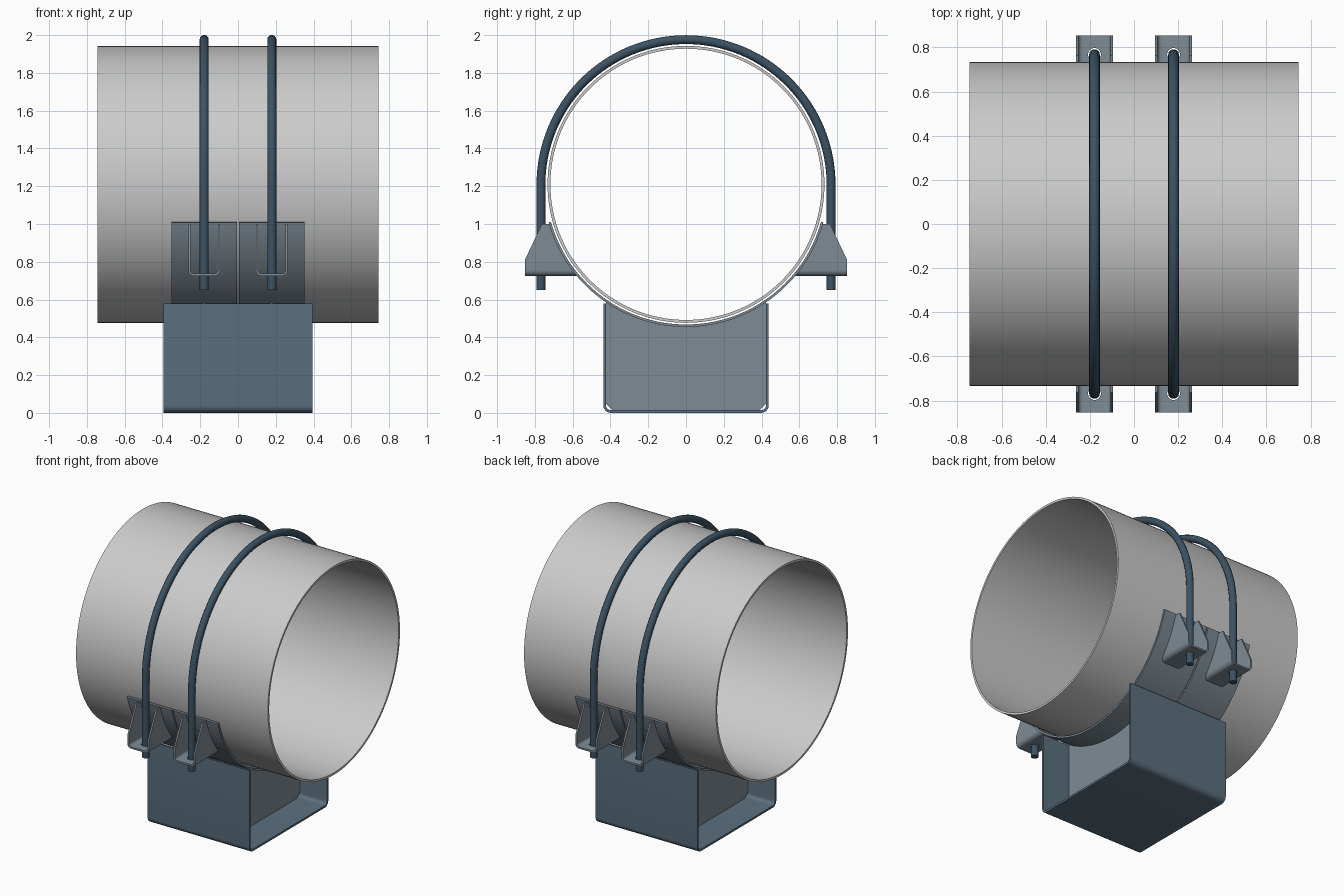
import bpy, bmesh
from math import sin, cos, pi, sqrt, radians

if "Cube" in bpy.data.objects:
    bpy.data.objects.remove(bpy.data.objects["Cube"])

CZ = 1.21          # pipe axis height
R_SADDLE = 0.755   # outer radius of the saddle plates


def material(name, rgb):
    m = bpy.data.materials.new(name)
    m.diffuse_color = (*rgb, 1)
    m.use_nodes = True
    m.node_tree.nodes["Principled BSDF"].inputs["Base Color"].default_value = m.diffuse_color
    return m


BOLT = material("dark_blue_steel", (0.045, 0.085, 0.125))
BASE = material("blue_steel", (0.105, 0.16, 0.21))
PLATE = material("grey_blue_steel", (0.21, 0.26, 0.30))


def finish(ob, mat=None):
    if mat:
        ob.data.materials.append(mat)
    bpy.ops.object.select_all(action='DESELECT')
    ob.select_set(True)
    bpy.context.view_layer.objects.active = ob
    bpy.ops.object.shade_smooth_by_angle(angle=radians(30))
    return ob


def to_object(name, bm, mat=None):
    bmesh.ops.recalc_face_normals(bm, faces=bm.faces)
    me = bpy.data.meshes.new(name)
    bm.to_mesh(me)
    bm.free()
    ob = bpy.data.objects.new(name, me)
    bpy.context.collection.objects.link(ob)
    return finish(ob, mat)


def band(name, outer, inner, place, mat=None, closed=False):
    """Sheet-metal strip: outer and inner 2D paths, pushed to ends 0 and 1 by place()."""
    bm = bmesh.new()
    rows = [[bm.verts.new(place(p, e)) for p, e in ((o, 0), (o, 1), (i, 1), (i, 0))]
            for o, i in zip(outer, inner)]
    pairs = list(zip(rows, rows[1:]))
    if closed:
        pairs.append((rows[-1], rows[0]))
    else:
        bm.faces.new(rows[0])
        bm.faces.new(rows[-1])
    for a, b in pairs:
        for k in range(4):
            j = (k + 1) % 4
            bm.faces.new((a[k], a[j], b[j], b[k]))
    return to_object(name, bm, mat)


def arc(cu, cv, r, a0, a1, n):
    return [(cu + r * cos(radians(a0 + (a1 - a0) * i / n)),
             cv + r * sin(radians(a0 + (a1 - a0) * i / n))) for i in range(n + 1)]


def along_x(x0, x1):
    return lambda p, e: ((x0, x1)[e], p[0], p[1])


def u_path(cu, half, bottom, r, tops, n=6):
    """U section with rounded lower corners; tops = heights sampled down each leg."""
    return ([(cu - half, z) for z in tops]
            + arc(cu - half + r, bottom + r, r, 180, 270, n)
            + arc(cu + half - r, bottom + r, r, 270, 360, n)
            + [(cu + half, z) for z in reversed(tops)])


# Pipe
band("pipe", arc(0, CZ, 0.733, 0, 360, 128)[:-1], arc(0, CZ, 0.718, 0, 360, 128)[:-1],
     along_x(-0.745, 0.745), closed=True)

# Base channel
band("base_channel", u_path(0, 0.438, 0, 0.04, [0.58]),
     u_path(0, 0.424, 0.014, 0.026, [0.58]), along_x(-0.395, 0.395), BASE)


# Brackets: inner edge follows the saddle, outer edge slopes in at the top
def bracket_place(side):
    def place(p, e):
        x, z = p
        y_in = sqrt((R_SADDLE - 0.004) ** 2 - (CZ - z) ** 2)
        y_out = 0.853 if z < 0.81 else 0.853 - (z - 0.81) / 0.19 * 0.09
        return (x, side * (y_out if e else y_in), z)
    return place


LEG_Z = [1.0, 0.95, 0.9, 0.855, 0.81]

for tag, s in (("left", -1), ("right", 1)):
    cx = 0.179 * s

    # Saddle plate
    band("saddle_" + tag, arc(0, CZ, R_SADDLE, -164.5, -15.5, 64),
         arc(0, CZ, 0.742, -164.5, -15.5, 64), along_x(cx - 0.174, cx + 0.174), PLATE)

    # Web plate between base and saddle, with clipped lower corners
    a = math_a = 34.5
    prof = [(-0.424, 0.05), (-0.388, 0.014), (0.388, 0.014), (0.424, 0.05)]
    prof += [(0.424, CZ - sqrt(R_SADDLE ** 2 - 0.424 ** 2))]
    prof += arc(0, CZ, R_SADDLE, -57, -123, 32)
    prof += [(-0.424, CZ - sqrt(R_SADDLE ** 2 - 0.424 ** 2))]
    bm = bmesh.new()
    face = bm.faces.new([bm.verts.new((cx - 0.007, y, z)) for y, z in prof])
    ext = bmesh.ops.extrude_face_region(bm, geom=[face])
    bmesh.ops.translate(bm, vec=(0.014, 0, 0),
                        verts=[v for v in ext["geom"] if isinstance(v, bmesh.types.BMVert)])
    to_object("web_plate_" + tag, bm, PLATE)

    # U-bolt
    path = [(0.768, 0.65)] + arc(0, CZ - 0.002, 0.768, 0, 180, 64) + [(-0.768, 0.65)]
    cu = bpy.data.curves.new("u_bolt_" + tag, 'CURVE')
    cu.dimensions = '3D'
    cu.bevel_depth = 0.024
    cu.bevel_resolution = 5
    cu.use_fill_caps = True
    sp = cu.splines.new('POLY')
    sp.points.add(len(path) - 1)
    for pt, (y, z) in zip(sp.points, path):
        pt.co = (cx, y, z, 1)
    bolt = bpy.data.objects.new("u_bolt_" + tag, cu)
    bpy.context.collection.objects.link(bolt)
    bpy.ops.object.select_all(action='DESELECT')
    bolt.select_set(True)
    bpy.context.view_layer.objects.active = bolt
    bpy.ops.object.convert(target='MESH')
    finish(bpy.context.object, BOLT)

    # Bolt brackets, each with a clearance hole
    for end, side in (("front", -1), ("back", 1)):
        br = band(f"bracket_{end}_{tag}", u_path(cx, 0.084, 0.725, 0.03, LEG_Z),
                  u_path(cx, 0.072, 0.737, 0.018, LEG_Z), bracket_place(side), PLATE)
        bpy.ops.mesh.primitive_cylinder_add(vertices=24, radius=0.029, depth=0.06,
                                            location=(cx, side * 0.768, 0.73))
        cutter = bpy.context.object
        cutter.name = f"hole_cutter_{end}_{tag}"
        cutter.hide_render = True
        cutter.display_type = 'WIRE'
        mod = br.modifiers.new("hole", 'BOOLEAN')
        mod.operation = 'DIFFERENCE'
        mod.solver = 'EXACT'
        mod.object = cutter
        bpy.context.view_layer.objects.active = br
        bpy.ops.object.modifier_apply(modifier=mod.name)
        bpy.data.objects.remove(cutter)
